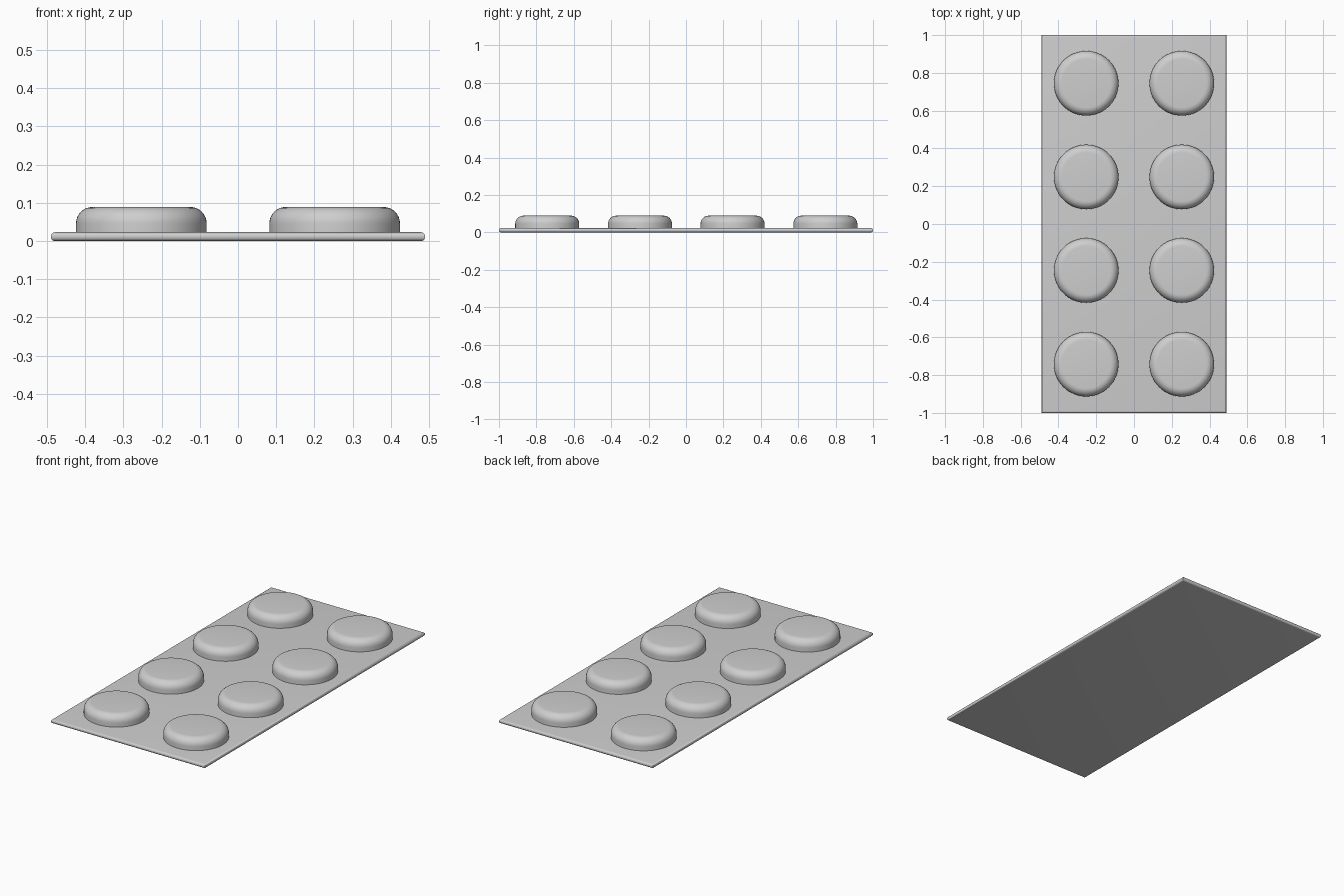
import bpy, bmesh, math

if "Cube" in bpy.data.objects:
    bpy.data.objects.remove(bpy.data.objects["Cube"])

grey = bpy.data.materials.new("light_grey")
grey.diffuse_color = (0.62, 0.62, 0.62, 1)
grey.use_nodes = True
grey.node_tree.nodes["Principled BSDF"].inputs["Base Color"].default_value = grey.diffuse_color


def make_object(name, bm, location=(0, 0, 0)):
    bmesh.ops.recalc_face_normals(bm, faces=bm.faces)
    mesh = bpy.data.meshes.new(name)
    bm.to_mesh(mesh)
    bm.free()
    mesh.materials.append(grey)
    obj = bpy.data.objects.new(name, mesh)
    obj.location = location
    bpy.context.collection.objects.link(obj)
    bpy.ops.object.select_all(action='DESELECT')
    obj.select_set(True)
    bpy.context.view_layer.objects.active = obj
    bpy.ops.object.shade_smooth_by_angle(angle=math.radians(40))
    return obj


# Thin backing sheet with rounded rims and square corners
SHEET = 0.023
bm = bmesh.new()
bmesh.ops.create_cube(bm, size=1)
for v in bm.verts:
    v.co.x *= 0.98
    v.co.y *= 2.0
    v.co.z = (v.co.z + 0.5) * SHEET
rims = [e for e in bm.edges if abs(e.verts[0].co.z - e.verts[1].co.z) < 1e-5]
bmesh.ops.bevel(bm, geom=rims, offset=0.011, offset_type='OFFSET', segments=5,
                profile=0.5, affect='EDGES', clamp_overlap=True)
make_object("backing_sheet", bm)


# Round blister with a softly rounded top rim
def blister(name, x, y, radius=0.171, top=0.089, fillet=0.043, sides=64):
    bm = bmesh.new()
    bmesh.ops.create_cone(bm, cap_ends=True, segments=sides, radius1=radius,
                          radius2=radius, depth=top - 0.015)
    bmesh.ops.translate(bm, verts=bm.verts, vec=(0, 0, (top + 0.015) / 2))
    rim = [e for e in bm.edges if all(v.co.z > top - 1e-4 for v in e.verts)]
    bmesh.ops.bevel(bm, geom=rim, offset=fillet, offset_type='OFFSET', segments=8,
                    profile=0.5, affect='EDGES')
    make_object(name, bm, (x, y, 0))


# Two columns of four blisters
for col, x in enumerate((-0.253, 0.253)):
    for row, y in enumerate((-0.742, -0.246, 0.249, 0.745)):
        blister(f"blister_{col + 1}_{row + 1}", x, y)
